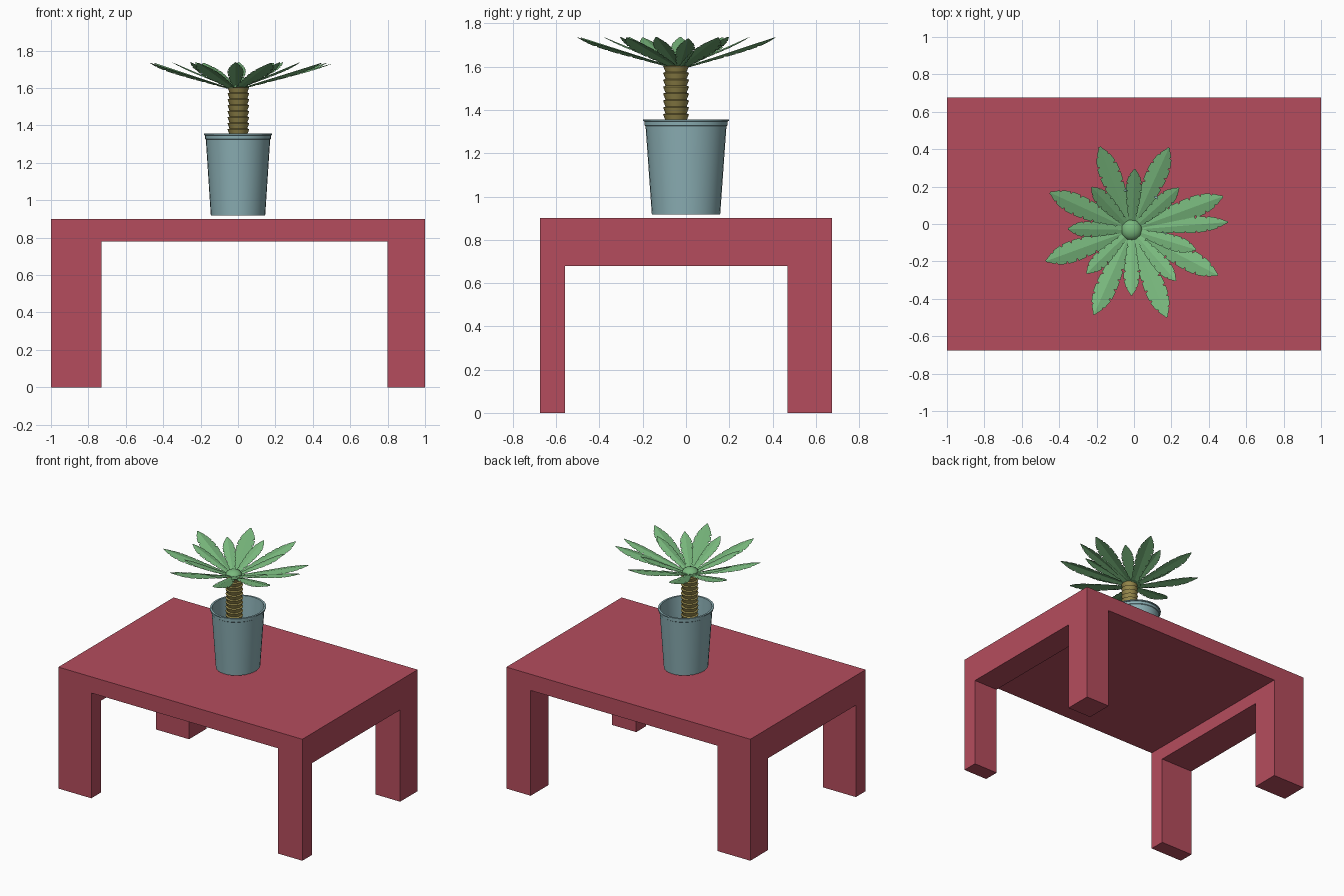
import bpy, bmesh, math
from mathutils import Vector

if "Cube" in bpy.data.objects:
    bpy.data.objects.remove(bpy.data.objects["Cube"])


def material(name, rgb):
    m = bpy.data.materials.new(name)
    m.diffuse_color = (*rgb, 1)
    m.use_nodes = True
    m.node_tree.nodes["Principled BSDF"].inputs["Base Color"].default_value = m.diffuse_color
    return m


RED = material("red_paint", (0.46, 0.073, 0.11))
BLUE = material("blue_glaze", (0.26, 0.43, 0.46))
BARK = material("bark", (0.32, 0.26, 0.075))
GREEN = material("leaf_green", (0.19, 0.48, 0.205))


def finish(name, bm, mat, smooth=None):
    me = bpy.data.meshes.new(name)
    bm.normal_update()
    bm.to_mesh(me)
    bm.free()
    ob = bpy.data.objects.new(name, me)
    bpy.context.collection.objects.link(ob)
    me.materials.append(mat)
    if smooth:
        bpy.ops.object.select_all(action='DESELECT')
        ob.select_set(True)
        bpy.context.view_layer.objects.active = ob
        bpy.ops.object.shade_smooth_by_angle(angle=math.radians(smooth))
    return ob


def box(name, lo, hi, mat):
    bm = bmesh.new()
    bmesh.ops.create_cube(bm, size=1)
    for v in bm.verts:
        v.co = Vector(lo[i] if v.co[i] < 0 else hi[i] for i in range(3))
    return finish(name, bm, mat)


def lathe(name, profile, mat, centre=(0, 0), sx=1.0, n=32, smooth=30):
    bm = bmesh.new()
    rings = []
    for r, z in profile:
        if r == 0:
            rings.append([bm.verts.new((*centre, z))] * n)
            continue
        rings.append([bm.verts.new((centre[0] + sx * r * math.cos(a), centre[1] + r * math.sin(a), z))
                      for a in (2 * math.pi * k / n for k in range(n))])
    for a, b in zip(rings, rings[1:]):
        for k in range(n):
            j = (k + 1) % n
            bm.faces.new(list(dict.fromkeys((a[k], a[j], b[j], b[k]))))
    bmesh.ops.recalc_face_normals(bm, faces=bm.faces)
    return finish(name, bm, mat, smooth)


# Table: a block with a tunnel cut front to back and a lower one cut side to side
table = box("table", (-1, -0.675, 0), (1, 0.675, 0.9), RED)
cutters = [box("tunnel_front", (-0.73, -1, -0.2), (0.80, 1, 0.78), RED),
           box("tunnel_side", (-1.3, -0.56, -0.1), (1.3, 0.47, 0.68), RED)]
for c in cutters:
    mod = table.modifiers.new(c.name, 'BOOLEAN')
    mod.operation, mod.solver, mod.object = 'DIFFERENCE', 'EXACT', c
bpy.context.view_layer.objects.active = table
for c in cutters:
    bpy.ops.object.modifier_apply(modifier=c.name)
for c in cutters:
    bpy.data.objects.remove(c)

# Pot: slightly oval, tapered, with a thin lip
lathe("pot", [(0, 0.918), (0.158, 0.918), (0.187, 1.325), (0.191, 1.328), (0.192, 1.347), (0.199, 1.349),
              (0.199, 1.356), (0.184, 1.356), (0.182, 1.32), (0.151, 0.935), (0, 0.935)], BLUE, sx=0.92)

# Trunk: stacked flared rings
pitch, rings = 0.032, 21
z0 = 1.608 - pitch * rings
prof = [(0, z0)]
for i in range(rings):
    prof += [(0.049, z0 + pitch * i), (0.06, z0 + pitch * (i + 0.85))]
prof.append((0, z0 + pitch * rings))
lathe("trunk", prof, BARK, centre=(0.002, -0.046), sx=0.97, n=16)

# Crown: small dome where the leaves meet
CX, CY = -0.013, -0.032
lathe("crown", [(0, 1.59)] + [(0.057 * math.cos(a), 1.6 + 0.04 * math.sin(a))
      for a in (math.pi / 2 * k / 5 for k in range(5))] + [(0, 1.64)], GREEN, centre=(CX, CY), n=20)


def leaf(name, deg, length, width, z_base, z_tip, cuts):
    """Folded blade with small slits along both edges."""
    a = math.radians(deg)
    out, side = Vector((math.cos(a), math.sin(a), 0)), Vector((-math.sin(a), math.cos(a), 0))
    stations = [(0, 1)]
    for k in range(1, cuts + 1):
        t = k / (cuts + 1)
        stations += [(t, 1), (t + 0.012, 0.75), (t + 0.03, 1)]
    stations += [(0.97, 1), (1, 1)]
    bm = bmesh.new()
    rows = []
    for t, f in stations:
        half = width * 0.57 * f * (0.35 + t) * max(0.06, 1 - t ** 5)
        p = Vector((CX, CY, z_base + (z_tip - z_base) * t)) + out * (0.04 + (length - 0.04) * t)
        drop = Vector((0, 0, -0.2 * half))
        rows.append([bm.verts.new(p + side * half + drop), bm.verts.new(p),
                     bm.verts.new(p - side * half + drop)])
    for r, s in zip(rows, rows[1:]):
        for i in (0, 1):
            bm.faces.new((r[i], r[i + 1], s[i + 1], s[i]))
    return finish(name, bm, GREEN)


# Long outer leaves
outer = [(111, .476), (65.5, .483), (20.2, .52), (-27.7, .52), (-68, .504), (-114, .495), (200, .488), (155.4, .48)]
for i, (deg, ln) in enumerate(outer):
    leaf(f"outer_leaf_{i + 1}", deg, ln, 0.115, 1.602, 1.735, 7)
leaf("outer_leaf_9", 4.7, .517, 0.085, 1.602, 1.73, 7)

# Short steeper inner leaves
inner = [(87, .327), (41.6, .338), (133, .313), (179, .34), (224, .334), (270, .35), (-49, .36), (-17, .36)]
for i, (deg, ln) in enumerate(inner):
    leaf(f"inner_leaf_{i + 1}", deg, ln, 0.085, 1.61, 1.738, 6)
